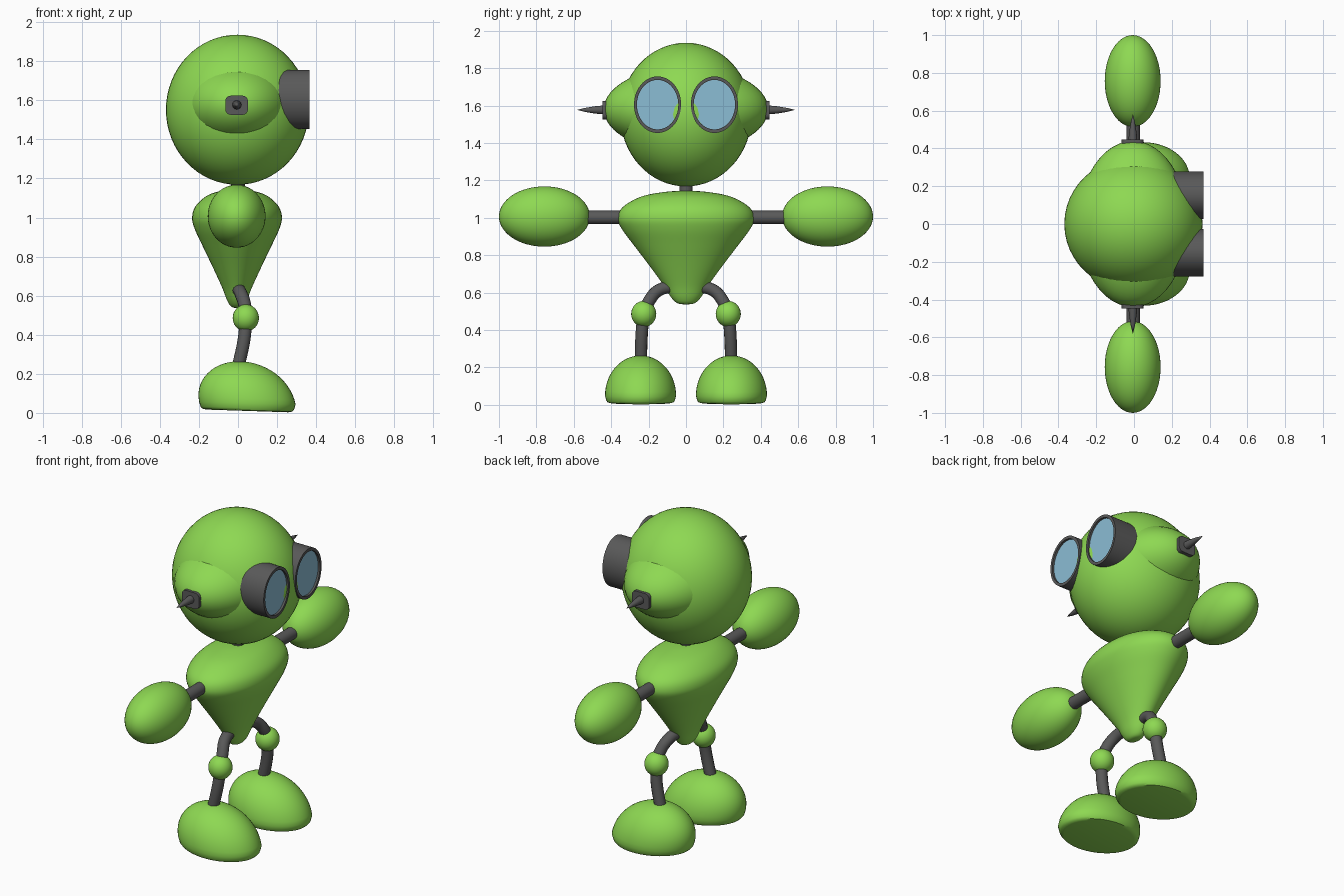
import bpy, bmesh, math
from mathutils import Matrix, Vector

if "Cube" in bpy.data.objects:
    bpy.data.objects.remove(bpy.data.objects["Cube"])


def material(name, rgb):
    m = bpy.data.materials.new(name)
    m.diffuse_color = (*rgb, 1)
    m.use_nodes = True
    m.node_tree.nodes["Principled BSDF"].inputs["Base Color"].default_value = m.diffuse_color
    return m


GREEN = material("leaf green", (0.27, 0.69, 0.085))
DARK = material("dark grey", (0.1, 0.1, 0.1))
BLUE = material("lens blue", (0.26, 0.51, 0.66))


def finish(obj, mat, angle=40):
    obj.data.materials.clear()
    obj.data.materials.append(mat)
    bpy.ops.object.select_all(action='DESELECT')
    obj.select_set(True)
    bpy.context.view_layer.objects.active = obj
    bpy.ops.object.shade_smooth_by_angle(angle=math.radians(angle))
    return obj


def from_bmesh(name, bm, mat, angle=40):
    bmesh.ops.recalc_face_normals(bm, faces=bm.faces)
    mesh = bpy.data.meshes.new(name)
    bm.to_mesh(mesh)
    bm.free()
    obj = bpy.data.objects.new(name, mesh)
    bpy.context.collection.objects.link(obj)
    return finish(obj, mat, angle)


def ellipsoid(name, loc, radii, mat):
    bm = bmesh.new()
    bmesh.ops.create_uvsphere(bm, u_segments=48, v_segments=32, radius=1)
    bm.transform(Matrix.Translation(loc) @ Matrix.Diagonal((*radii, 1)))
    return from_bmesh(name, bm, mat)


def lathe(name, profile, mat, scale=(1, 1), loc=(0, 0, 0), axis=(0, 0, 1),
          sides=48, angle=40, warp=None):
    """Spin (radius, height) points about z, stretch, then aim along axis."""
    bm = bmesh.new()
    rings = []
    for r, h in profile:
        if r < 1e-6:
            rings.append([bm.verts.new((0, 0, h))])
        else:
            rings.append([bm.verts.new((r * scale[0] * math.cos(a), r * scale[1] * math.sin(a), h))
                          for a in (2 * math.pi * i / sides for i in range(sides))])
    for a, b in zip(rings, rings[1:]):
        for i in range(sides):
            j = (i + 1) % sides
            quad = [a[i % len(a)], a[j % len(a)], b[j % len(b)], b[i % len(b)]]
            bm.faces.new(list(dict.fromkeys(quad)))
    for ring in (rings[0], rings[-1]):
        if len(ring) > 1:
            bm.faces.new(ring)
    if warp:
        for v in bm.verts:
            v.co = warp(v.co)
    if axis[0]:
        rot = Matrix.Rotation(math.pi / 2, 4, 'Y')
    elif axis[1]:
        rot = Matrix.Rotation(-axis[1] * math.pi / 2, 4, 'X')
    else:
        rot = Matrix.Identity(4)
    bm.transform(Matrix.Translation(loc) @ rot)
    return from_bmesh(name, bm, mat, angle)


def smooth_profile(points, steps=5):
    """Catmull-Rom interpolation through profile points."""
    p = [Vector(q) for q in points]
    p = [p[0]] + p + [p[-1]]
    out = []
    for a, b, c, d in zip(p, p[1:], p[2:], p[3:]):
        for k in range(steps):
            t = k / steps
            out.append(0.5 * (2 * b + (c - a) * t + (2 * a - 5 * b + 4 * c - d) * t * t
                              + (3 * b - a - 3 * c + d) * t ** 3))
    out.append(p[-1])
    return [(max(q.x, 0), q.y) for q in out]


def tube(name, points, radius, mat):
    cu = bpy.data.curves.new(name, 'CURVE')
    cu.dimensions = '3D'
    cu.bevel_depth = radius
    cu.bevel_resolution = 5
    cu.use_fill_caps = True
    sp = cu.splines.new('BEZIER')
    sp.bezier_points.add(len(points) - 1)
    for bp, co in zip(sp.bezier_points, points):
        bp.co = co
        bp.handle_left_type = bp.handle_right_type = 'AUTO'
    obj = bpy.data.objects.new(name, cu)
    bpy.context.collection.objects.link(obj)
    bpy.ops.object.select_all(action='DESELECT')
    obj.select_set(True)
    bpy.context.view_layer.objects.active = obj
    bpy.ops.object.convert(target='MESH')
    return finish(bpy.context.object, mat)


# Head with a wide ellipsoid through it forming both ear bulges
ellipsoid("head", (-0.003, 0, 1.552), (0.366, 0.352, 0.384), GREEN)
ellipsoid("ear_bulge", (-0.005, 0, 1.58), (0.29, 0.44, 0.228), GREEN)

# Neck and top-shaped torso
lathe("neck", [(0.036, 1.08), (0.036, 1.22)], DARK, sides=24)
torso = [(0, 0.537), (0.045, 0.543), (0.08, 0.575), (0.12, 0.64), (0.2, 0.75), (0.28, 0.855),
         (0.343, 0.94), (0.365, 1.0), (0.335, 1.06), (0.235, 1.115), (0.1, 1.14), (0, 1.143)]
lathe("torso", smooth_profile(torso), GREEN, scale=(0.63, 1), loc=(-0.005, 0, 0), sides=64, angle=80)

# Foot dome: rounded rim, flat sole, peak shifted back
dome = [(0, 0.01), (0.85, 0.01), (0.93, 0.014), (0.97, 0.025)]
dome += [(math.cos(t), 0.05 + 0.214 * math.sin(t)) for t in (math.pi / 2 * i / 14 for i in range(14))]
dome += [(0, 0.264)]


def foot_warp(co):
    z = co.z - 0.035 * co.x * max(0, 1 - co.z / 0.2)
    return Vector((co.x - 0.2 * max(0, co.z - 0.05), co.y, z))


for s, side in ((1, "left"), (-1, "right")):
    # Ear cap and spike
    bm = bmesh.new()
    bmesh.ops.create_cube(bm, size=1)
    bm.transform(Matrix.Diagonal((0.116, 0.07, 0.098, 1)))
    edges = [e for e in bm.edges if abs(e.verts[0].co.y - e.verts[1].co.y) > 0.01]
    bmesh.ops.bevel(bm, geom=edges, offset=0.028, segments=4, profile=0.5, affect='EDGES')
    bm.transform(Matrix.Translation((-0.007, s * 0.412, 1.575)))
    from_bmesh(f"ear_cap_{side}", bm, DARK)
    lathe(f"ear_spike_{side}", [(0.024, 0), (0.02, 0.045), (0.011, 0.1), (0, 0.145)], DARK,
          loc=(-0.006, s * 0.438, 1.577), axis=(0, s, 0), sides=20)

    # Goggle barrel with raised rim and recessed lens
    lathe(f"goggle_{side}", [(1, 0.15), (1, 0.367), (0.88, 0.367), (0.88, 0.35), (0, 0.35)], DARK,
          scale=(0.151, 0.126), loc=(0, s * 0.152, 1.605), axis=(1, 0, 0), sides=56)
    lathe(f"lens_{side}", [(0.875, 0.349), (0.875, 0.355)], BLUE,
          scale=(0.151, 0.126), loc=(0, s * 0.152, 1.605), axis=(1, 0, 0), sides=56)

    # Arm rod and egg-shaped hand
    lathe(f"arm_{side}", [(0.036, 0.2), (0.036, 0.6)], DARK, loc=(-0.005, 0, 1.002),
          axis=(0, s, 0), sides=24)
    ellipsoid(f"hand_{side}", (-0.007, s * 0.757, 1.007), (0.148, 0.243, 0.161), GREEN)

    # Bent leg in two tubes joined by a ball knee
    tube(f"upper_leg_{side}", [(0, s * 0.07, 0.635), (0.015, s * 0.15, 0.61),
                               (0.035, s * 0.2, 0.55), (0.04, s * 0.226, 0.488)], 0.033, DARK)
    ellipsoid(f"knee_{side}", (0.04, s * 0.226, 0.486), (0.067, 0.067, 0.069), GREEN)
    tube(f"lower_leg_{side}", [(0.04, s * 0.226, 0.488), (0.033, s * 0.236, 0.39),
                               (0.0, s * 0.242, 0.23)], 0.033, DARK)

    # Foot
    lathe(f"foot_{side}", dome, GREEN, scale=(0.247, 0.19), loc=(0.048, s * 0.243, 0),
          warp=foot_warp)
